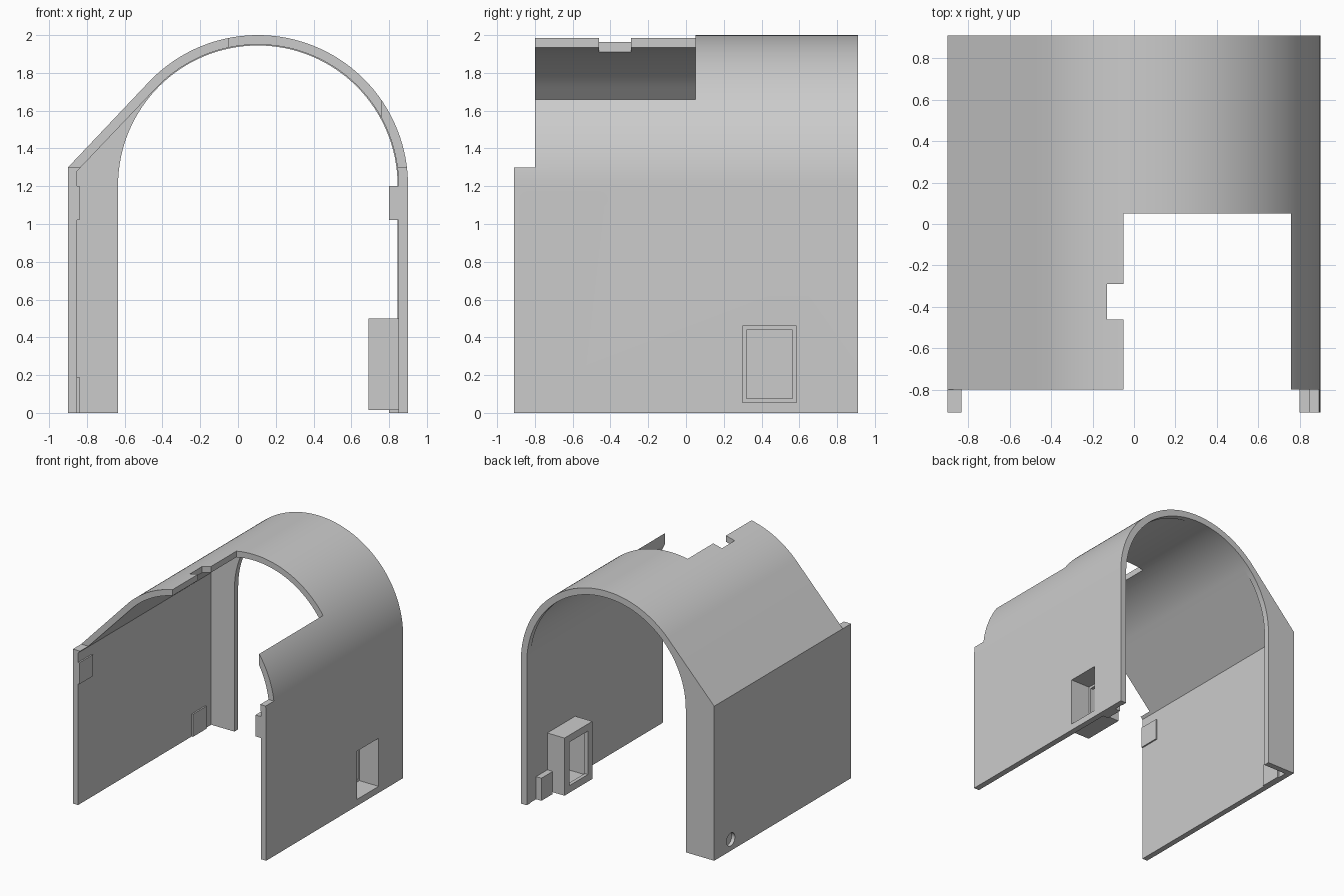
import bpy, bmesh, math
from mathutils import Vector

cube = bpy.data.objects.get("Cube")
if cube:
    bpy.data.objects.remove(cube, do_unlink=True)

grey = bpy.data.materials.new("plain grey")
grey.use_nodes = True
COLOUR = (0.6, 0.6, 0.6, 1)
grey.diffuse_color = COLOUR
grey.node_tree.nodes["Principled BSDF"].inputs["Base Color"].default_value = COLOUR

CX, CZ = 0.105, 1.205       # centre of the arch
R_OUT, R_IN = 0.795, 0.745  # outer and inner arch radius
HALF = 0.91                 # half of the depth
EAVE = 1.3                  # height where the side walls end


def make_object(name, bm):
    bmesh.ops.recalc_face_normals(bm, faces=bm.faces)
    mesh = bpy.data.meshes.new(name)
    bm.to_mesh(mesh)
    bm.free()
    mesh.materials.append(grey)
    obj = bpy.data.objects.new(name, mesh)
    bpy.context.collection.objects.link(obj)
    return obj


def extrude(name, profile, y0, y1):
    """Prism from an (x, z) outline running from y0 to y1."""
    bm = bmesh.new()
    face = bm.faces.new([bm.verts.new((x, y0, z)) for x, z in profile])
    new = bmesh.ops.extrude_face_region(bm, geom=[face])["geom"]
    verts = [v for v in new if isinstance(v, bmesh.types.BMVert)]
    bmesh.ops.translate(bm, verts=verts, vec=(0, y1 - y0, 0))
    return make_object(name, bm)


def box(name, x, y, z):
    return extrude(name, [(x[0], z[0]), (x[1], z[0]), (x[1], z[1]), (x[0], z[1])], *y)


def rod(name, x, y, z, r):
    """Cylinder along x."""
    bm = bmesh.new()
    bmesh.ops.create_cone(bm, cap_ends=True, segments=32, radius1=r, radius2=r,
                          depth=x[1] - x[0])
    for v in bm.verts:
        v.co = Vector((v.co.z + sum(x) / 2, v.co.x + y, v.co.y + z))
    return make_object(name, bm)


def arch(r, start, end, cz=CZ, steps=64):
    """Arc points around the arch centre, angles in radians."""
    return [(CX + r * math.cos(start + (end - start) * i / steps),
             cz + r * math.sin(start + (end - start) * i / steps))
            for i in range(steps + 1)]


def hood(r, wall_x, shoulder_z, bottom):
    """Upright right side, round top, sloped shoulder and upright left side."""
    dx, dz = wall_x - CX, shoulder_z - CZ
    tangent = math.atan2(dz, dx) - math.acos(r / math.hypot(dx, dz))
    return ([(CX + r, bottom)] + arch(r, 0, tangent)
            + [(wall_x, shoulder_z), (wall_x, bottom)])


def combine(target, cutter, operation="DIFFERENCE"):
    mod = target.modifiers.new("combine", "BOOLEAN")
    mod.operation = operation
    mod.solver = "EXACT"
    mod.object = cutter
    bpy.context.view_layer.objects.active = target
    bpy.ops.object.modifier_apply(modifier=mod.name)
    bpy.data.objects.remove(cutter, do_unlink=True)


# Shell with a narrow flange left at the back
shell = extrude("hood_shell", hood(R_OUT, -0.9, EAVE, 0), -HALF, HALF)
combine(shell, extrude("inner_space", hood(R_IN, -0.852, 1.28, -0.1), -1, 0.86))
r_flange = R_IN - 0.005
combine(shell, extrude("rear_arch",
                       [(CX + r_flange, -0.1)] + arch(r_flange, 0, math.pi)
                       + [(CX - r_flange, -0.1)], -1.1, 1.1))

# Set-back front edge, top opening and its side notch
combine(shell, box("front_trim", (-1, 1), (-1.2, -0.8), (EAVE, 2.2)))
combine(shell, box("top_opening", (-0.05, 0.757), (-1.2, 0.05), (1.4, 2.2)))
combine(shell, box("top_notch", (-0.13, 0), (-0.46, -0.29), (1.7, 2.2)))

# Socket housing on the right wall, open to both sides
combine(shell, box("socket_cut", (0.8, 1), (0.30, 0.585), (0.055, 0.46)))
socket = box("socket_housing", (0.69, 0.86), (0.26, 0.63), (0.015, 0.5))
combine(socket, box("socket_pocket", (0.72, 1), (0.30, 0.585), (0.055, 0.46)))
combine(socket, box("socket_window", (0.6, 1), (0.32, 0.565), (0.075, 0.44)))

# Screw pads inside both walls, with counterbored holes
parts = [shell, socket]
screws = {"front": (-0.82, 1.11, (-HALF, -0.73), (1.02, 1.2)),
          "rear": (0.69, 0.095, (0.60, 0.78), (0.0, 0.19))}
sides = {"right": ((0.80, 0.852), (0.85, 1)), "left": ((-0.855, -0.84), (-1, -0.87))}
for place, (y, z, pad_y, pad_z) in screws.items():
    for side, (pad_x, bore_x) in sides.items():
        pad = box(f"{place}_{side}_screw_pad", pad_x, pad_y, pad_z)
        if place == "rear" and side == "right":
            combine(pad, box("pad_clearance", (0.6, 1), (0.5, 0.63), (-0.1, 0.3)))
        span = (0.6, 1) if side == "right" else (-1, -0.8)
        for part in (shell, pad):
            combine(part, rod("screw_hole", span, y, z, 0.028))
            combine(part, rod("screw_bore", bore_x, y, z, 0.055))
        parts.append(pad)

# Smooth arch, crisp edges
bpy.ops.object.select_all(action="DESELECT")
for part in parts:
    part.select_set(True)
bpy.context.view_layer.objects.active = shell
bpy.ops.object.shade_smooth_by_angle(angle=math.radians(25))
